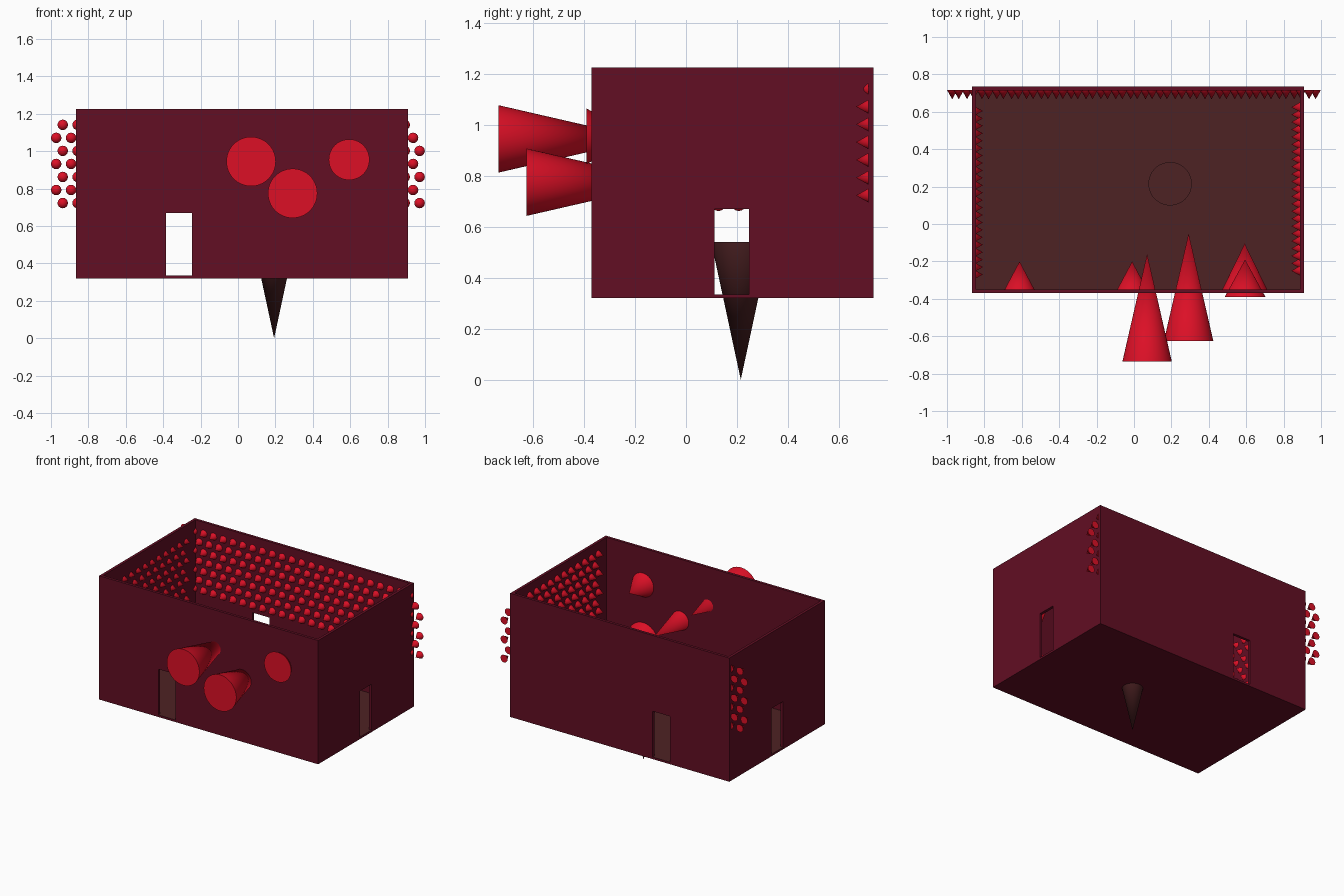
import bpy, bmesh, math
from mathutils import Matrix, Vector

if "Cube" in bpy.data.objects:
    bpy.data.objects.remove(bpy.data.objects["Cube"])


def mat(name, rgb):
    m = bpy.data.materials.new(name)
    m.diffuse_color = (*rgb, 1)
    m.use_nodes = True
    m.node_tree.nodes["Principled BSDF"].inputs["Base Color"].default_value = m.diffuse_color
    return m


MAROON = mat("maroon", (0.122, 0.0044, 0.0168))
RED = mat("red", (0.716, 0.005, 0.0194))
BROWN = mat("brown", (0.076, 0.0160, 0.0176))


def box(name, lo, hi, material=None):
    bm = bmesh.new()
    size = [b - a for a, b in zip(lo, hi)]
    mid = [(a + b) / 2 for a, b in zip(lo, hi)]
    bmesh.ops.create_cube(bm, size=1, matrix=Matrix.Translation(mid) @ Matrix.Diagonal((*size, 1)))
    me = bpy.data.meshes.new(name)
    bm.to_mesh(me)
    bm.free()
    ob = bpy.data.objects.new(name, me)
    bpy.context.collection.objects.link(ob)
    if material:
        me.materials.append(material)
    return ob


def cones(name, items, direction, radius, height, material, sides):
    """One object holding a cone at every base centre, all pointing along direction."""
    bm = bmesh.new()
    rot = Vector(direction).to_track_quat('Z', 'Y').to_matrix().to_4x4()
    for base in items:
        m = Matrix.Translation(base) @ rot @ Matrix.Translation((0, 0, height / 2))
        bmesh.ops.create_cone(bm, cap_ends=True, segments=sides, radius1=radius,
                              radius2=0, depth=height, matrix=m)
    me = bpy.data.meshes.new(name)
    bm.to_mesh(me)
    bm.free()
    me.materials.append(material)
    ob = bpy.data.objects.new(name, me)
    bpy.context.collection.objects.link(ob)
    bpy.ops.object.select_all(action='DESELECT')
    ob.select_set(True)
    bpy.context.view_layer.objects.active = ob
    bpy.ops.object.shade_smooth_by_angle(angle=math.radians(40))
    return ob


# Open-topped room with a doorway in each of the four walls
X0, X1, Y0, Y1, Z0, Z1 = -0.865, 0.908, -0.37, 0.735, 0.32, 1.225
T, FLOOR, DOOR = 0.02, 0.335, 0.67
room = box("room_walls", (X0, Y0, Z0), (X1, Y1, Z1), MAROON)
cutters = [
    box("room_cutter", (X0 + T, Y0 + T, FLOOR), (X1 - T, Y1 - T, 1.5)),
    box("front_back_door_cutter", (-0.385, -1, FLOOR), (-0.245, 1, DOOR)),
    box("side_door_cutter", (-1.2, 0.112, FLOOR), (1.2, 0.248, DOOR)),
]
bpy.context.view_layer.objects.active = room
for c in cutters:
    mod = room.modifiers.new("cut", 'BOOLEAN')
    mod.operation = 'DIFFERENCE'
    mod.solver = 'EXACT'
    mod.object = c
    bpy.ops.object.modifier_apply(modifier=mod.name)
for c in cutters:
    bpy.data.objects.remove(c)

# Brown floor: the low upward-facing faces inside
room.data.materials.clear()
room.data.materials.append(MAROON)
room.data.materials.append(BROWN)
for p in room.data.polygons:
    p.material_index = 1 if p.normal.z > 0.9 and p.center.z < 0.4 else 0

# Inverted cone balancing the room
cones("floor_cone", [(0.193, 0.215, 0.54)], (0, 0, -1), 0.116, 0.54, BROWN, 64)

# Large cones piercing the front wall (base centre, radius, height)
for i, (base, r, h) in enumerate([
    ((0.07, -0.735, 0.945), 0.132, 0.575),
    ((0.292, -0.625, 0.775), 0.132, 0.575),
    ((0.594, -0.39, 0.955), 0.109, 0.20),
    ((0.592, -0.36, 0.56), 0.125, 0.255),
    ((-0.01, -0.36, 0.52), 0.085, 0.16),
    ((-0.612, -0.36, 0.52), 0.085, 0.16),
]):
    cones(f"wall_cone_{i + 1}", [base], (0, 1, 0), r, h, RED, 64)

# Staggered spike rows on the back wall, running past both corners
S, ROWS, DZ = 0.0795, 7, 0.0697
back = []
for r in range(ROWS):
    start = -0.937 if r % 2 == 0 else -0.972
    count = 24 if r == ROWS - 1 else 25
    back += [(start + k * S, 0.717, 0.723 + r * DZ) for k in range(count)]
cones("back_wall_spikes", back, (0, -1, 0), 0.028, 0.05, RED, 16)


# Staggered spike rows on the side walls
def side_spikes(name, x, direction, y0, z0):
    pts = [(x, y0 + (r % 2) * S / 2 + k * S, z0 + r * DZ)
           for r in range(ROWS) for k in range(12 - r % 2)]
    cones(name, pts, direction, 0.028, 0.05, RED, 16)


side_spikes("left_wall_spikes", -0.858, (1, 0, 0), -0.27, 0.69)
side_spikes("right_wall_spikes", 0.891, (-1, 0, 0), -0.25, 0.723)
